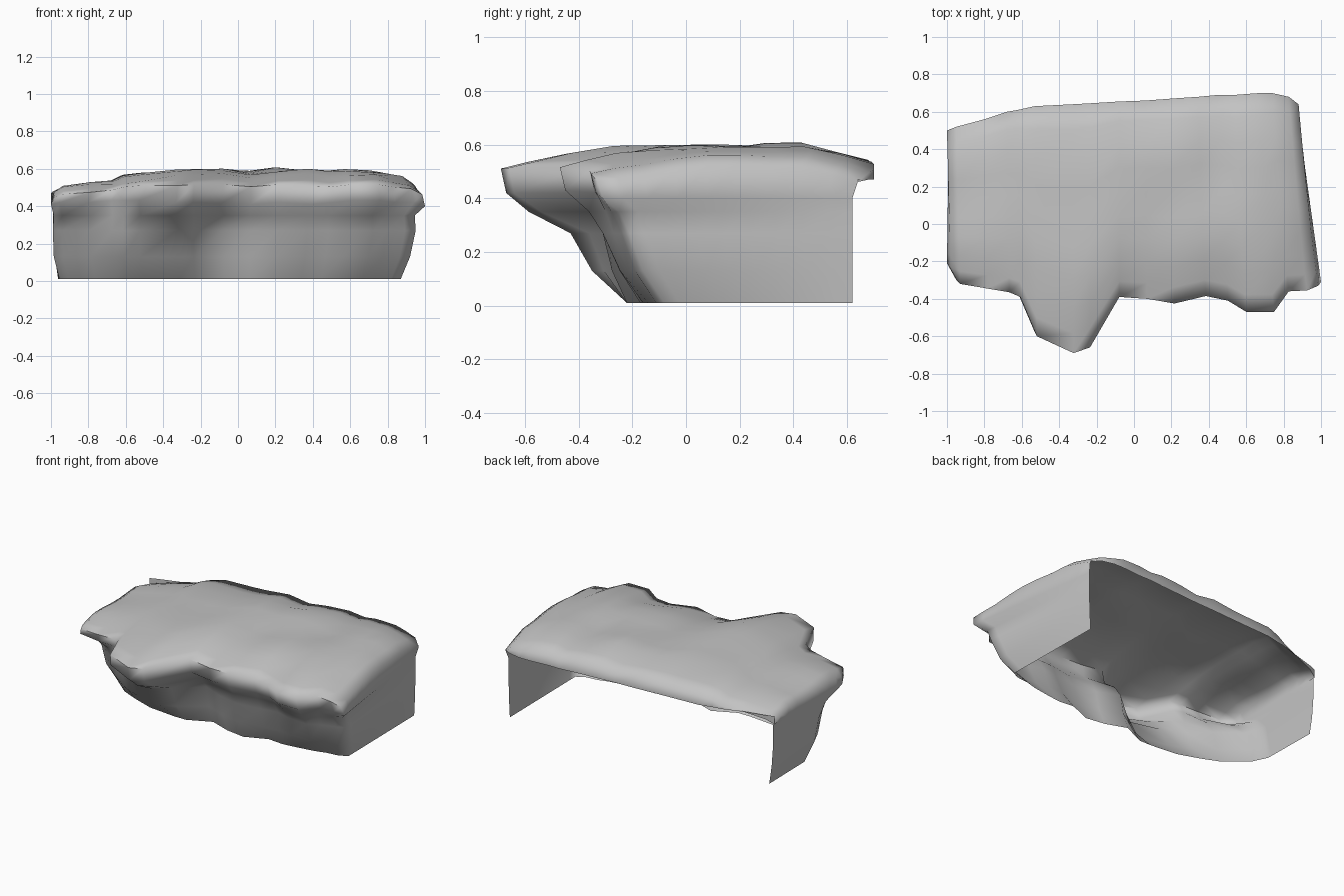
import bpy, bmesh, math
from mathutils import Vector, noise

old = bpy.data.objects.get("Cube")
if old:
    bpy.data.objects.remove(old, do_unlink=True)

stone = bpy.data.materials.new("grey stone")
stone.use_nodes = True
stone.diffuse_color = (0.55, 0.55, 0.55, 1)
stone.node_tree.nodes["Principled BSDF"].inputs["Base Color"].default_value = (0.55, 0.55, 0.55, 1)

# Stations across the ledge: x, foot y, middle y, lip y, lip z, crest z, back y
STATIONS = [
    (-1.0, .12, .02, -.23, .41, .48, .50),
    (-.95, .02, -.09, -.32, .42, .505, .52),
    (-.8, -.1, -.2, -.345, .42, .525, .56),
    (-.68, -.15, -.31, -.365, .43, .54, .6),
    (-.62, -.17, -.35, -.39, .43, .57, .61),
    (-.53, -.2, -.38, -.6, .43, .585, .63),
    (-.33, -.22, -.43, -.69, .42, .595, .64),
    (-.24, -.22, -.36, -.66, .42, .6, .645),
    (-.08, -.15, -.22, -.39, .42, .605, .655),
    (.07, -.2, -.28, -.4, .41, .59, .66),
    (.22, -.22, -.31, -.425, .42, .605, .67),
    (.39, -.16, -.29, -.385, .41, .6, .68),
    (.51, -.17, -.27, -.41, .42, .58, .69),
    (.61, -.16, -.3, -.47, .43, .595, .69),
    (.76, -.14, -.31, -.47, .43, .595, .7),
    (.84, -.12, -.27, -.36, .42, .58, .7),
    (.94, -.11, -.24, -.355, .42, .56, .68),
    (1.0, -.08, -.21, -.33, .4, .52, .64),
]
LEFT_INSET = [.955, .985, .99, .985, 1, .98]
RIGHT_INSET = [.87, .92, .95, .945, 1, .985]
TOP_STEPS = [.08, .18, .3, .42, .54, .66, .78, .9, 1]


def mix(a, b, t):
    return a + (b - a) * t


def front_points(s):
    """Recessed front profile, from foot to blunt brow."""
    x, foot, mid, lip, lip_z, crest, back = s
    recess = .6 if lip < -.62 else .32
    profile = [(foot, .01), (mix(foot, mid, .62), .13), (mid, .27),
               (mix(mid, lip, recess), .35), (lip + .02, lip_z),
               (lip, mix(lip_z, crest, .52))]
    inset = RIGHT_INSET if x > 0 else LEFT_INSET
    return [Vector((x * k, y, z)) for k, (y, z) in zip(inset, profile)]


def top_points(s):
    """Uneven top, rounding down to the back lip."""
    x, foot, mid, lip, lip_z, crest, back = s
    brow = front_points(s)[-1]
    pts = []
    for t in TOP_STEPS:
        y = mix(brow.y, back, t)
        rise = min(1, t / .38)
        z = mix(brow.z, crest, math.sin(rise * math.pi / 2))
        z -= max(0, t - .8) * .27
        z += .025 * min(1, t * 6) * (noise.noise(Vector((x * 3, y * 3, 4))) - .2)
        # Shallow hollow near the middle
        z -= .025 * math.exp(-((x - .14) / .12) ** 2 - ((y - .12) / .2) ** 2)
        taper = .985 - .105 * t ** .85 if x > 0 else mix(.98, 1, t)
        pts.append(Vector((x * taper, y, min(z, .608))))
    end = pts[-1]
    pts.append(Vector((end.x, end.y, .47)))
    return pts


bm = bmesh.new()


def add_grid(rows):
    """Join equal rows of points with quads."""
    grid = [[bm.verts.new(p) for p in row] for row in rows]
    for a, b in zip(grid, grid[1:]):
        for i in range(len(a) - 1):
            bm.faces.new((a[i], b[i], b[i + 1], a[i + 1]))


# Front face and top as one continuous sheet
add_grid([front_points(s) + top_points(s) for s in STATIONS])

# Side walls running from the front corners to the open back
for s, back_x, back_y, foot_x in ((STATIONS[0], -.99, .5, -.96), (STATIONS[-1], .87, .62, .86)):
    front = front_points(s)
    rows = []
    for p in front[:-1]:
        end = Vector((mix(foot_x, back_x, min(1, p.z / .2)), back_y, p.z))
        rows.append([p.lerp(end, t) for t in [0] + TOP_STEPS])
    rows.append([front[-1]] + top_points(s)[:-1])
    add_grid(rows)

bmesh.ops.remove_doubles(bm, verts=bm.verts, dist=.0005)
bmesh.ops.recalc_face_normals(bm, faces=bm.faces)
if sum(f.normal.z * f.calc_area() for f in bm.faces if f.calc_center_median().z > .5) < 0:
    bmesh.ops.reverse_faces(bm, faces=bm.faces)

mesh = bpy.data.meshes.new("rock_ledge")
bm.to_mesh(mesh)
bm.free()
mesh.materials.append(stone)
ledge = bpy.data.objects.new("rock_ledge", mesh)
bpy.context.collection.objects.link(ledge)
bpy.ops.object.select_all(action='DESELECT')
bpy.context.view_layer.objects.active = ledge
ledge.select_set(True)
bpy.ops.object.shade_smooth_by_angle(angle=math.radians(85))
